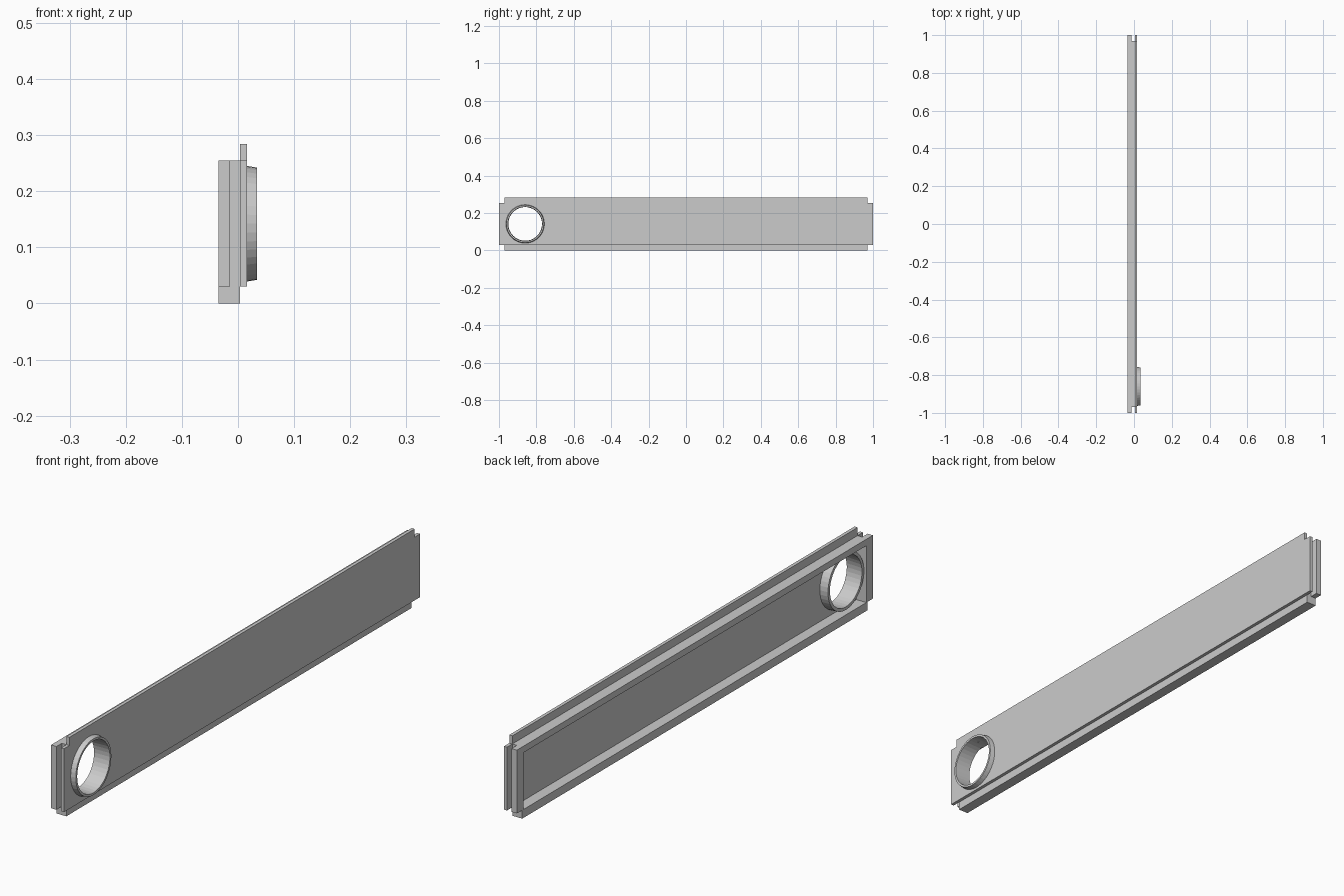
import bpy, bmesh, math

if "Cube" in bpy.data.objects:
    bpy.data.objects.remove(bpy.data.objects["Cube"])

BACK, JOINT, FRONT = -0.035, 0.004, 0.016
RING_Y, RING_Z, SIDES = -0.86, 0.142, 40


def make_object(name, bm):
    bmesh.ops.recalc_face_normals(bm, faces=bm.faces)
    mesh = bpy.data.meshes.new(name)
    bm.to_mesh(mesh)
    bm.free()
    ob = bpy.data.objects.new(name, mesh)
    bpy.context.collection.objects.link(ob)
    return ob


def extrude_yz(name, outline, x0, x1):
    bm = bmesh.new()
    face = bm.faces.new([bm.verts.new((x0, y, z)) for y, z in outline])
    ext = bmesh.ops.extrude_face_region(bm, geom=[face])
    moved = [v for v in ext["geom"] if isinstance(v, bmesh.types.BMVert)]
    bmesh.ops.translate(bm, verts=moved, vec=(x1 - x0, 0, 0))
    return make_object(name, bm)


def box(name, x0, x1, y0, y1, z0, z1):
    return extrude_yz(name, [(y0, z0), (y1, z0), (y1, z1), (y0, z1)], x0, x1)


def lathe_x(name, profile):
    # closed (x, radius) profile swept around the opening's axis
    bm = bmesh.new()
    rings = []
    for i in range(SIDES):
        a = 2 * math.pi * i / SIDES
        rings.append([bm.verts.new((x, RING_Y + r * math.cos(a), RING_Z + r * math.sin(a)))
                      for x, r in profile])
    n = len(profile)
    for i in range(SIDES):
        p, q = rings[i], rings[(i + 1) % SIDES]
        for j in range(n):
            k = (j + 1) % n
            bm.faces.new((p[j], p[k], q[k], q[j]))
    return make_object(name, bm)


# Front panel: full-length board with a raised lip along the top
panel = extrude_yz("front_panel", [
    (-1, 0.03), (1, 0.03), (1, 0.255), (0.97, 0.255),
    (0.97, 0.284), (-0.97, 0.284), (-0.97, 0.255), (-1, 0.255)], JOINT, FRONT)

# Round opening through the panel
bm = bmesh.new()
bmesh.ops.create_cone(bm, cap_ends=True, segments=SIDES, radius1=0.096, radius2=0.096, depth=0.2)
cutter = make_object("opening_cutter", bm)
cutter.rotation_euler = (0, math.pi / 2, 0)
cutter.location = (0, RING_Y, RING_Z)
cutter.hide_render = True
cutter.hide_set(True)
cut = panel.modifiers.new("opening", "BOOLEAN")
cut.operation = "DIFFERENCE"
cut.solver = "EXACT"
cut.object = cutter

# Tapered collar lining the opening, projecting on both sides
lathe_x("opening_collar", [(-0.027, 0.101), (FRONT, 0.103), (0.034, 0.1),
                           (0.034, 0.092), (-0.027, 0.09)])

# Back frame: long rails
box("bottom_rail", BACK, JOINT, -0.97, 0.97, 0, 0.03)
box("top_rail", BACK, JOINT, -0.97, 0.97, 0.232, 0.255)

# Back frame: end webs and tongues that leave a groove behind the panel
for side, label in ((-1, "near"), (1, "far")):
    y0, y1, y2 = side * 0.963, side * 0.97, side * 1.0
    box(label + "_end_web", BACK, JOINT, y0, y1, 0.03, 0.232)
    box(label + "_end_tongue", BACK, -0.014, y1, y2, 0.03, 0.255)
